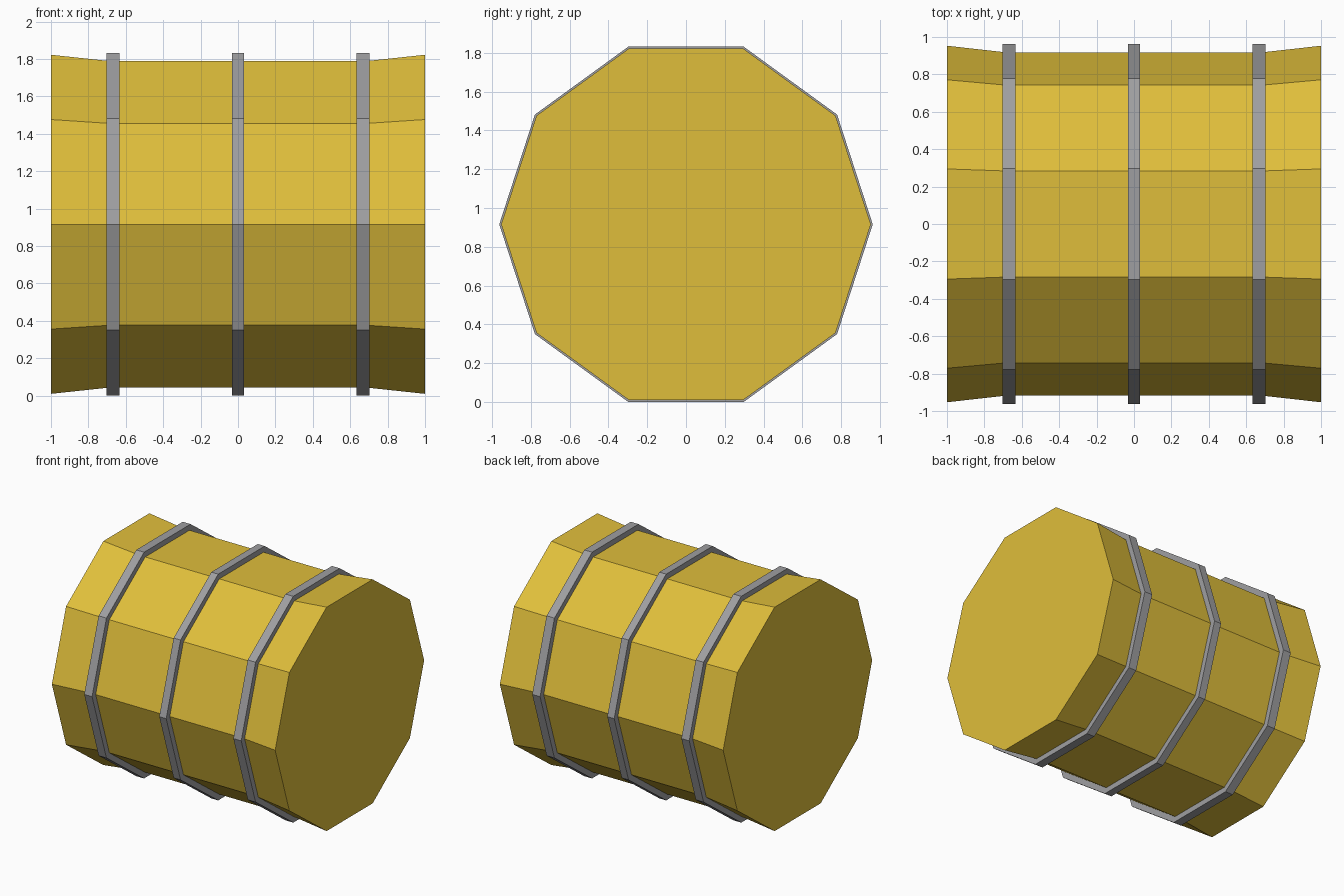
import bpy, math

if "Cube" in bpy.data.objects:
    bpy.data.objects.remove(bpy.data.objects["Cube"])

SIDES = 10
AXIS_Z = 0.963 * math.cos(math.pi / SIDES)  # hoops rest on the ground


def material(name, rgb):
    m = bpy.data.materials.new(name)
    m.diffuse_color = (*rgb, 1)
    m.use_nodes = True
    m.node_tree.nodes["Principled BSDF"].inputs["Base Color"].default_value = m.diffuse_color
    return m


def lathe(name, profile, mat, closed=False):
    """Turn (x, radius) stations around the x axis; cap the ends or join them into a ring."""
    verts, faces = [], []
    for x, r in profile:
        for i in range(SIDES):
            a = 2 * math.pi * i / SIDES
            verts.append((x, r * math.cos(a), AXIS_Z + r * math.sin(a)))
    n = len(profile)
    for s in range(n if closed else n - 1):
        a0, b0 = s * SIDES, ((s + 1) % n) * SIDES
        for i in range(SIDES):
            j = (i + 1) % SIDES
            faces.append((a0 + i, a0 + j, b0 + j, b0 + i))
    if not closed:
        faces.append(tuple(reversed(range(SIDES))))
        faces.append(tuple(range((n - 1) * SIDES, n * SIDES)))
    me = bpy.data.meshes.new(name)
    me.from_pydata(verts, [], faces)
    me.materials.append(mat)
    ob = bpy.data.objects.new(name, me)
    bpy.context.collection.objects.link(ob)
    # consistent outward normals
    import bmesh
    bm = bmesh.new()
    bm.from_mesh(me)
    bmesh.ops.recalc_face_normals(bm, faces=bm.faces)
    bm.to_mesh(me)
    bm.free()
    return ob


yellow = material("yellow paint", (0.74, 0.515, 0.043))
grey = material("grey metal", (0.345, 0.345, 0.355))

# Drum body: straight middle, flared ends
lathe("barrel_body", [(-1, 0.953), (-0.68, 0.917), (0.68, 0.917), (1, 0.953)], yellow)

# Three raised hoops
for name, x, half in (("left_hoop", -0.668, 0.035),
                      ("middle_hoop", 0.0, 0.031),
                      ("right_hoop", 0.668, 0.035)):
    lathe(name, [(x - half, 0.905), (x - half, 0.963),
                 (x + half, 0.963), (x + half, 0.905)], grey, closed=True)
